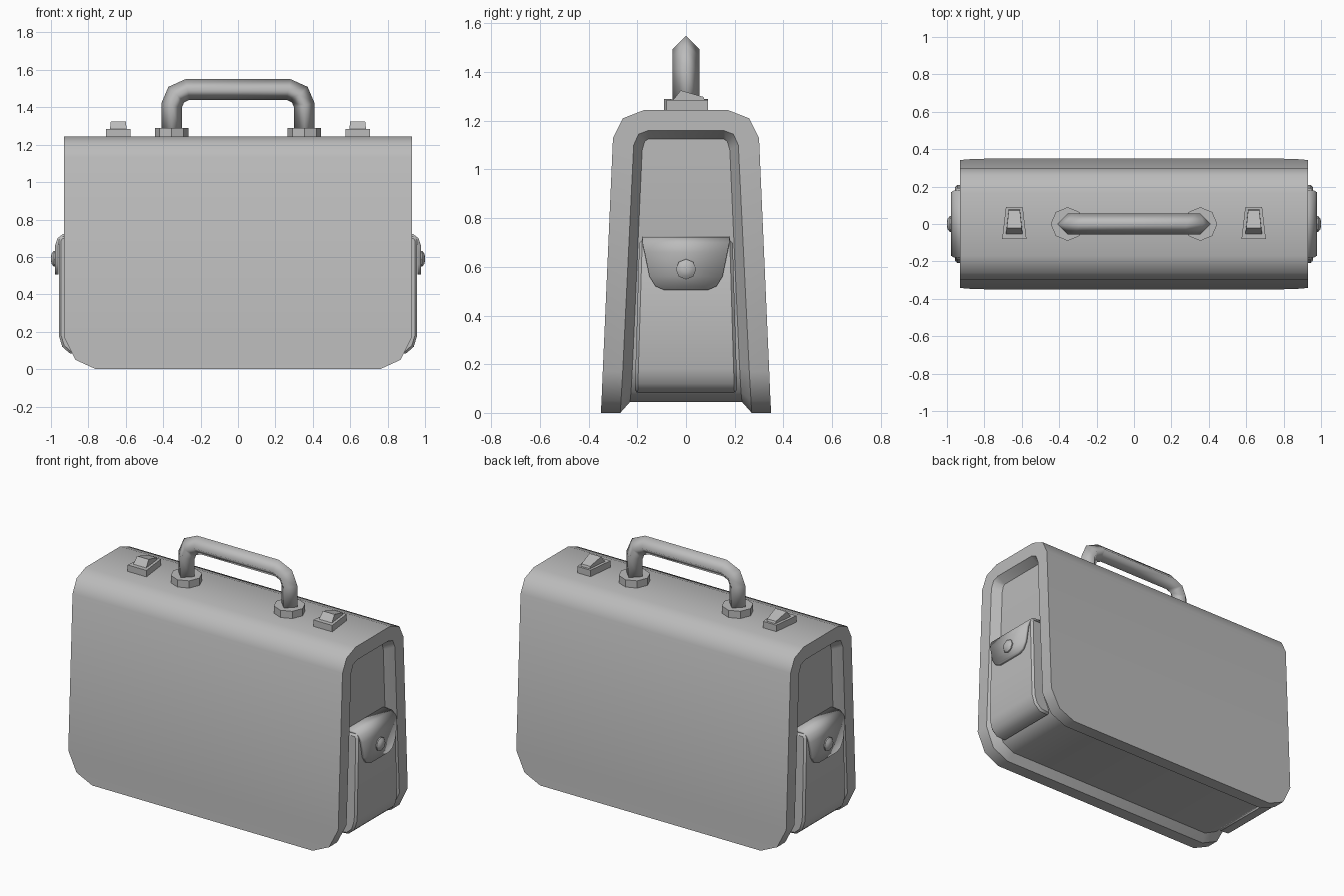
import bpy, bmesh
from math import cos, sin, pi, radians
from mathutils import Vector

cube = bpy.data.objects.get("Cube")
if cube:
    bpy.data.objects.remove(cube)

grey = bpy.data.materials.new("plain grey")
grey.use_nodes = True
grey.diffuse_color = (0.5, 0.5, 0.5, 1)
grey.node_tree.nodes["Principled BSDF"].inputs["Base Color"].default_value = (0.5, 0.5, 0.5, 1)


def finish(name, bm, angle=44, mirror=False):
    """Turn a bmesh into a shaded object, optionally mirrored across x."""
    bmesh.ops.remove_doubles(bm, verts=bm.verts, dist=0.0001)
    bmesh.ops.recalc_face_normals(bm, faces=bm.faces)
    mesh = bpy.data.meshes.new(name)
    bm.to_mesh(mesh)
    bm.free()
    mesh.materials.append(grey)
    obj = bpy.data.objects.new(name, mesh)
    bpy.context.scene.collection.objects.link(obj)
    bpy.ops.object.select_all(action='DESELECT')
    obj.select_set(True)
    bpy.context.view_layer.objects.active = obj
    bpy.ops.object.shade_smooth_by_angle(angle=radians(angle))
    if mirror:
        obj.modifiers.new("mirror", 'MIRROR').use_clip = False
    return obj


def loft(bm, rings, closed=True, caps=True):
    """Skin a list of equally long point rings."""
    rows = [[bm.verts.new(p) for p in ring] for ring in rings]
    n = len(rows[0])
    for a, b in zip(rows, rows[1:]):
        for i in range(n if closed else n - 1):
            j = (i + 1) % n
            bm.faces.new((a[i], a[j], b[j], b[i]))
    if caps:
        bm.faces.new(rows[0])
        bm.faces.new(rows[-1])
    return bm


# Case: half profiles (x, y, z) of the outer edge, recess opening and recess floor
outer = [(.76, .35, 0), (.87, .347, .05), (.93, .342, .17),
         (.93, .30, 1.13), (.93, .26, 1.21), (.93, .17, 1.245)]
opening = [(.76, .27, 0), (.87, .267, .05), (.93, .26, .17),
           (.93, .215, 1.1), (.93, .195, 1.145), (.93, .155, 1.16)]
floor = [(.745, .23, .045), (.83, .226, .085), (.875, .22, .19),
         (.875, .18, 1.08), (.875, .17, 1.115), (.875, .155, 1.125)]


def arch(half, side):
    front = [(side * x, -y, z) for x, y, z in half]
    back = [(side * x, y, z) for x, y, z in reversed(half)]
    return front + back


bm = bmesh.new()
left, right = ([arch(h, s) for h in (outer, opening, floor)] for s in (1, -1))
loft(bm, [left[0], right[0]], closed=False, caps=False)          # front, top and back
for end in (left, right):
    loft(bm, end, closed=False, caps=False)                      # rim and bevel
    rows = [(end[2][i], end[2][-1 - i]) for i in range(len(floor))]
    loft(bm, rows, closed=False, caps=False)                     # recessed end panel
across = [(l[k], r[k]) for k in (0, -1) for l, r in zip(left, right)]
bottom = across[:3] + across[:2:-1]
loft(bm, bottom, closed=False, caps=False)                       # recessed underside
finish("case", bm)

# End pockets
outline = [(.86, .71), (.945, .71), (.958, .69), (.958, .18), (.94, .12), (.90, .085), (.83, .08)]
bm = bmesh.new()
loft(bm, [[(x, s * (.213 - .03 * z), z) for x, z in outline] for s in (-1, 1)])
pocket = finish("end_pockets", bm, mirror=True)
bevel = pocket.modifiers.new("soft_edges", 'BEVEL')
bevel.width = .012
bevel.segments = 1
bevel.angle_limit = radians(60)

# Pocket flaps: rows of (x, z, half width)
rows = [(.87, .725, .18), (.935, .723, .18), (.965, .70, .178), (.978, .66, .17),
        (.978, .56, .15), (.978, .52, .125), (.978, .505, .09)]
bm = bmesh.new()
loft(bm, [[(x, s * w, z) for s in (-1, 1)] for x, z, w in rows], closed=False, caps=False)
flap = finish("pocket_flaps", bm, mirror=True)
plate = flap.modifiers.new("thickness", 'SOLIDIFY')
plate.thickness = .018
plate.offset = -1


def circle(r, sides=8, turn=0.0):
    return [(r * cos(2 * pi * (i + turn) / sides), r * sin(2 * pi * (i + turn) / sides))
            for i in range(sides)]


# Domed snap buttons
bm = bmesh.new()
loft(bm, [[(x, a, .59 + b) for a, b in circle(r)]
          for x, r in ((.965, .042), (.985, .042), (.996, .028), (1.0, .012))])
finish("snap_buttons", bm, mirror=True)

# Handle: square tube on its corner, swept along an arched path
half = [(.355, 1.25), (.355, 1.41), (.33, 1.468), (.27, 1.495)]
path = [Vector((-x, 0, z)) for x, z in half] + [Vector((x, 0, z)) for x, z in reversed(half)]
rings = []
for i, p in enumerate(path):
    before = (p - path[i - 1]).normalized() if i else Vector((0, 0, 1))
    after = (path[i + 1] - p).normalized() if i < len(path) - 1 else Vector((0, 0, -1))
    along = (before + after).normalized()
    out = Vector((-along.z, 0, along.x)) * .055 / along.dot(after)
    wide = Vector((0, .055, 0))
    rings.append([p + out, p + wide, p - out, p - wide])
bm = bmesh.new()
loft(bm, rings)
finish("handle", bm, angle=100)

# Handle collars
bm = bmesh.new()
loft(bm, [[(.355 + a, b, z) for a, b in circle(.09)] for z in (1.235, 1.29)])
finish("handle_collars", bm, mirror=True)


def trapezoid(y0, w0, y1, w1, z0, z1):
    return [(.64 - w0, y0, z0), (.64 + w0, y0, z0), (.64 + w1, y1, z1), (.64 - w1, y1, z1)]


# Latches: tapered base plate and wedge
bm = bmesh.new()
loft(bm, [trapezoid(-.08, .065, .09, .045, z, z) for z in (1.235, 1.285)])
finish("latch_bases", bm, angle=20, mirror=True)
bm = bmesh.new()
loft(bm, [trapezoid(-.057, .045, .078, .03, 1.28, 1.28),
          trapezoid(-.022, .04, .072, .03, 1.325, 1.298)])
finish("latch_wedges", bm, angle=20, mirror=True)
